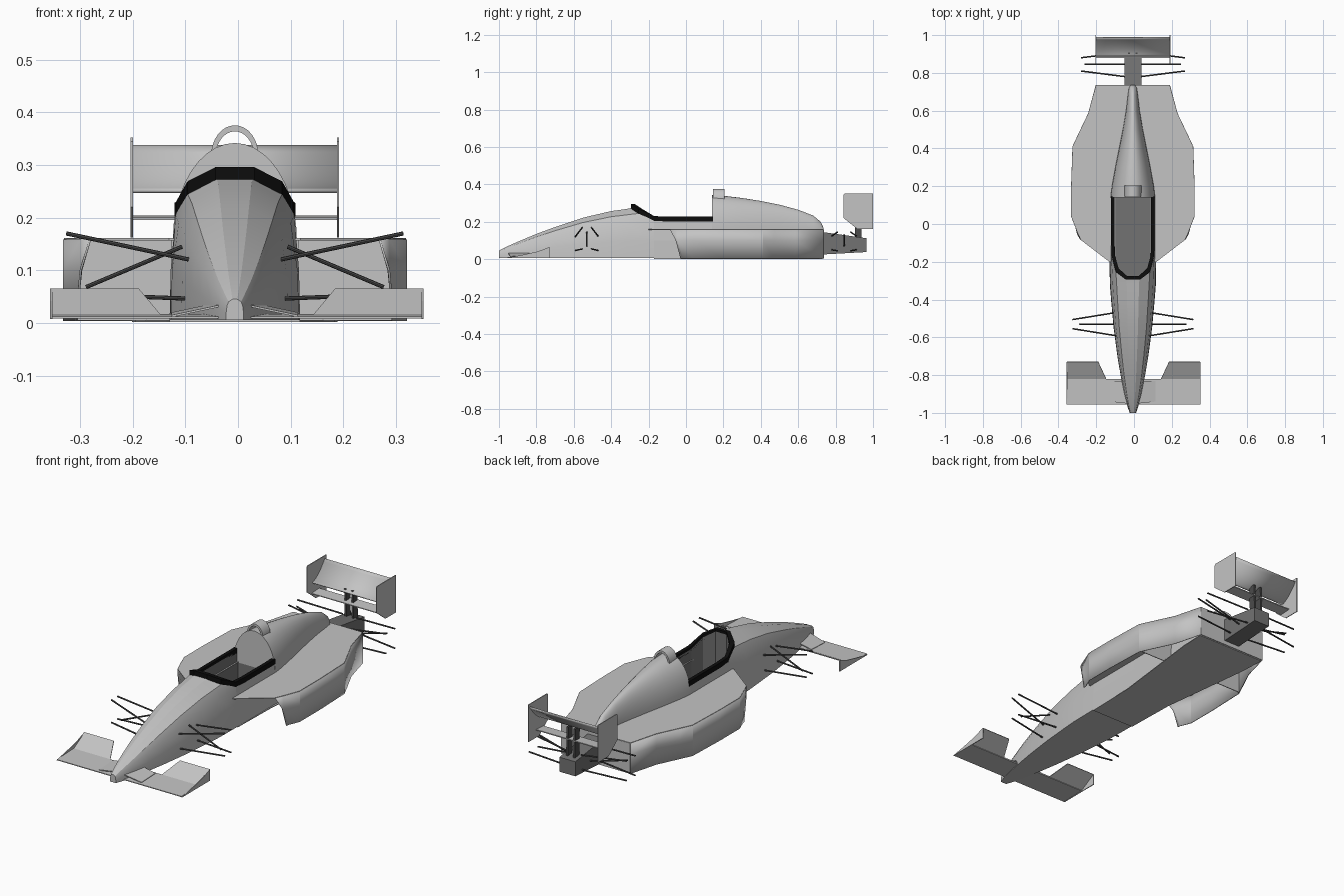
import bpy, bmesh, math
from mathutils import Vector

cube = bpy.data.objects.get("Cube")
if cube:
    bpy.data.objects.remove(cube, do_unlink=True)


def material(name, value):
    m = bpy.data.materials.new(name)
    m.use_nodes = True
    col = (value, value, value, 1)
    m.diffuse_color = col
    m.node_tree.nodes["Principled BSDF"].inputs["Base Color"].default_value = col
    return m


BODY = material("light_grey", 0.55)
DARK = material("dark_grey", 0.17)
ROD = material("charcoal", 0.07)
TRIM = material("black", 0.004)
CX = -0.006  # centre line of the car


def finish(name, bm, mat, smooth=None, thick=0):
    bmesh.ops.recalc_face_normals(bm, faces=bm.faces)
    me = bpy.data.meshes.new(name)
    bm.to_mesh(me)
    bm.free()
    ob = bpy.data.objects.new(name, me)
    bpy.context.collection.objects.link(ob)
    ob.location.x = CX
    me.materials.append(mat)
    if thick:
        mod = ob.modifiers.new("thickness", "SOLIDIFY")
        mod.thickness = thick
        mod.offset = 0
    if smooth:
        bpy.ops.object.select_all(action="DESELECT")
        ob.select_set(True)
        bpy.context.view_layer.objects.active = ob
        bpy.ops.object.shade_smooth_by_angle(angle=math.radians(smooth))
    return ob


def loft(name, rings, mat, closed=True, caps=(False, False), **kw):
    bm = bmesh.new()
    rows = [[bm.verts.new(p) for p in r] for r in rings]
    n = len(rows[0])
    for a, b in zip(rows, rows[1:]):
        for i in range(n if closed else n - 1):
            j = (i + 1) % n
            bm.faces.new((a[i], a[j], b[j], b[i]))
    for row, cap in zip((rows[0], rows[-1]), caps):
        if cap:
            bm.faces.new(row)
    return finish(name, bm, mat, **kw)


def plate(name, pts, mat, thick=0.004):
    bm = bmesh.new()
    bm.faces.new([bm.verts.new(p) for p in pts])
    return finish(name, bm, mat, thick=thick)


def mirrored(half):
    return half + [(-x, y, z) for x, y, z in reversed(half)]


def rod(name, a, b, r=0.004, mat=ROD):
    a, b = Vector(a), Vector(b)
    d = b - a
    bm = bmesh.new()
    bmesh.ops.create_cone(bm, cap_ends=True, segments=8, radius1=r, radius2=r, depth=d.length)
    bmesh.ops.transform(bm, matrix=d.to_track_quat("Z", "Y").to_matrix().to_4x4(), verts=bm.verts)
    bmesh.ops.translate(bm, vec=(a + b) / 2, verts=bm.verts)
    return finish(name, bm, mat)


# Nose: station, half width, top height
BASE = 0.006
SHAPE = [(0.28, 1), (0.74, 0.88), (0.92, 0.7), (1.03, 0.35), (1.05, 0)]
rings = []
for y, w, top in [(-1, .016, .045), (-.97, .026, .062), (-.9, .043, .093), (-.8, .062, .135),
                  (-.7, .078, .172), (-.55, .097, .222), (-.4, .11, .257), (-.32, .116, .268)]:
    rings.append(mirrored([(w * u, y, BASE + v * (top - BASE)) for u, v in SHAPE]))
rings.append(mirrored([(.035, -.29, .274), (.09, -.25, .245), (.113, -.17, .205),
                       (.122, -.17, .1), (.124, -.17, BASE)]))
loft("nose", rings, BODY, caps=(True, False), smooth=25)

# Cockpit sides and lower tub
for s, side in ((1, "left"), (-1, "right")):
    loft(side + "_cockpit_side",
         [[(s * .113, y, .205), (s * .122, y, .1), (s * .124, y, BASE)] for y in (-.17, .145)],
         BODY, closed=False)
    loft(side + "_tub_side",
         [[(s * .12, y, .155), (s * .125, y, BASE)] for y in (.14, .73)], BODY, closed=False)

# Floor under the tub
plate("floor", mirrored([(.124, -.17, .004), (.13, .1, .004), (.19, .6, .004), (.195, .73, .004)]), BODY)

# Cockpit interior and black rim
RIM = [(.115, .145, .215), (.115, -.1, .215), (.112, -.17, .217), (.09, -.255, .256), (.037, -.295, .283)]
INNER = [(x * .84, y + (.02 if y < -.2 else 0), z) for x, y, z in RIM]
loft("cockpit_interior",
     [mirrored([(x, y, .055) for x, y, z in INNER]), mirrored(INNER)], DARK, caps=(True, False))
H = .013
rings = []
for o, i in zip(mirrored(RIM), mirrored(INNER)):
    rings.append([(o[0], o[1], o[2] - H), (o[0], o[1], o[2] + H),
                  (i[0], i[1], i[2] + H), (i[0], i[1], i[2] - H)])
loft("cockpit_rim", rings, TRIM, caps=(True, True))

# Engine cover: station, half width, top height
rings = []
for y, w, top in [(.14, .118, .342), (.2, .111, .339), (.3, .093, .327), (.4, .073, .311),
                  (.5, .053, .291), (.6, .036, .264), (.68, .027, .233), (.72, .021, .2), (.735, .012, .168)]:
    rings.append([(w * math.cos(math.pi * k / 20), y,
                   .157 + (top - .157) * math.sin(math.pi * k / 20)) for k in range(21)])
loft("engine_cover", rings, BODY, caps=(True, True), smooth=40)

# Roll hoop
rings = []
for k in range(17):
    a = math.pi * k / 16
    c, s = math.cos(a), math.sin(a)
    rings.append([(r * c, y, .318 + r * 1.28 * s) for r, y in
                  ((.045, .145), (.045, .205), (.036, .205), (.036, .145))])
loft("roll_hoop", rings, BODY, caps=(True, True), smooth=40)

# Side pods: open underneath and at the intake
OUTLINE = [(.275, -.085), (.292, -.045), (.325, .04), (.325, .2), (.318, .41), (.29, .47),
           (.235, .585), (.195, .735)]
for s, side in ((1, "left"), (-1, "right")):
    top = [(.09, -.2), (.125, -.2)] + OUTLINE + [(.0, .735), (.0, .145), (.09, .145)]
    plate(side + "_pod_top", [(s * x, y, .159) for x, y in top], BODY)
    wall = [[(s * x, y, .159), (s * (x + (.018 if k == 0 else 0)), y + (.03 if k == 0 else 0), .1),
             (s * (x + (.025 if k == 0 else .01 if k == 1 else 0)),
              y + (.055 if k == 0 else .03 if k == 1 else 0), .004)]
            for k, (x, y) in enumerate(OUTLINE)]
    loft(side + "_pod_wall", wall, BODY, closed=False, thick=.004, smooth=20)
    plate(side + "_pod_bulkhead", [(s * x, .42, z) for x, z in
                                   ((.12, .005), (.312, .005), (.312, .158), (.12, .158))], BODY)
plate("pod_rear_wall", mirrored([(.195, .735, .159), (.195, .735, .004)]), BODY)

# Front wing with raised flaps and end plates
wing = [loft("front_wing", [[(x, -.955, .008), (x, -.82, .01), (x, -.82, .017), (x, -.955, .012)]
                            for x in (-.352, .352)], BODY, caps=(True, True))]
for s, side in ((1, "left"), (-1, "right")):
    wing.append(plate(side + "_front_flap",
                      [(s * .145, -.82, .014), (s * .352, -.82, .014),
                       (s * .352, -.73, .064), (s * .187, -.73, .064)], BODY))
    wing.append(plate(side + "_front_end_plate",
                      [(s * .353, y, z) for y, z in ((-.955, .007), (-.73, .007), (-.73, .065),
                                                     (-.79, .042), (-.86, .026))], BODY))
    # Wing root fairing on the nose
    wing.append(plate(side + "_wing_root",
                      [(s * .03, -.95, .032), (s * .12, -.94, .013),
                       (s * .12, -.83, .018), (s * .055, -.83, .032)], BODY))
for ob in wing:
    ob.location.x = -0.002 if "front" in ob.name else CX

# Gearbox
loft("gearbox", [[(-.045, y, lo), (.045, y, lo), (.045, y, hi), (-.045, y, hi)]
                 for y, lo, hi in ((.73, .025, .145), (.965, .038, .112))], DARK, caps=(True, True))

# Rear wing: curved main plane, small lower plane, end plates and struts
curve = []
for k in range(11):
    t = k / 10
    curve.append((.888 + .1 * t, .25 + .03 * t + .056 * t * t))
loft("rear_main_plane", [[(x, y, z) for y, z in curve] for x in (-.195, .195)], BODY,
     closed=False, thick=.006, smooth=40)
loft("rear_lower_plane", [[(x, .88, .196), (x, .94, .199), (x, .94, .204), (x, .88, .2)]
                          for x in (-.195, .195)], BODY, caps=(True, True))
for s, side in ((1, "left"), (-1, "right")):
    plate(side + "_rear_end_plate",
          [(s * .196, y, z) for y, z in ((.842, .345), (.85, .352), (1, .352), (1, .162),
                                         (.915, .162), (.842, .22))], BODY)
    loft(side + "_wing_strut",
         [[(s * .02 + dx, y + dy, z) for dx, dy in ((-.005, 0), (.005, 0), (.005, .035), (-.005, .035))]
          for y, z in ((.905, .1), (.9, .262))], ROD, caps=(True, True))

    # Suspension arms: axle line, inner spread, outer spread, inner and outer reach
    for end, y, si, so, xi, xo, heights, push in (
            ("front", -.53, .062, .024, .085, .32, ((.12, .17), (.046, .055)), ((.1, .145), (.283, .068))),
            ("rear", .845, .065, .035, .04, .275, ((.125, .145), (.05, .045)), ((.04, .07), (.255, .13)))):
        for level, (zi, zo) in zip(("upper", "lower"), heights):
            for d, part in ((-1, "fore"), (1, "aft")):
                rod(f"{side}_{end}_{level}_{part}_arm",
                    (s * xi, y + d * si, zi), (s * xo, y + d * so, zo))
        rod(f"{side}_{end}_push_rod", (s * push[0][0], y, push[0][1]), (s * push[1][0], y, push[1][1]))
